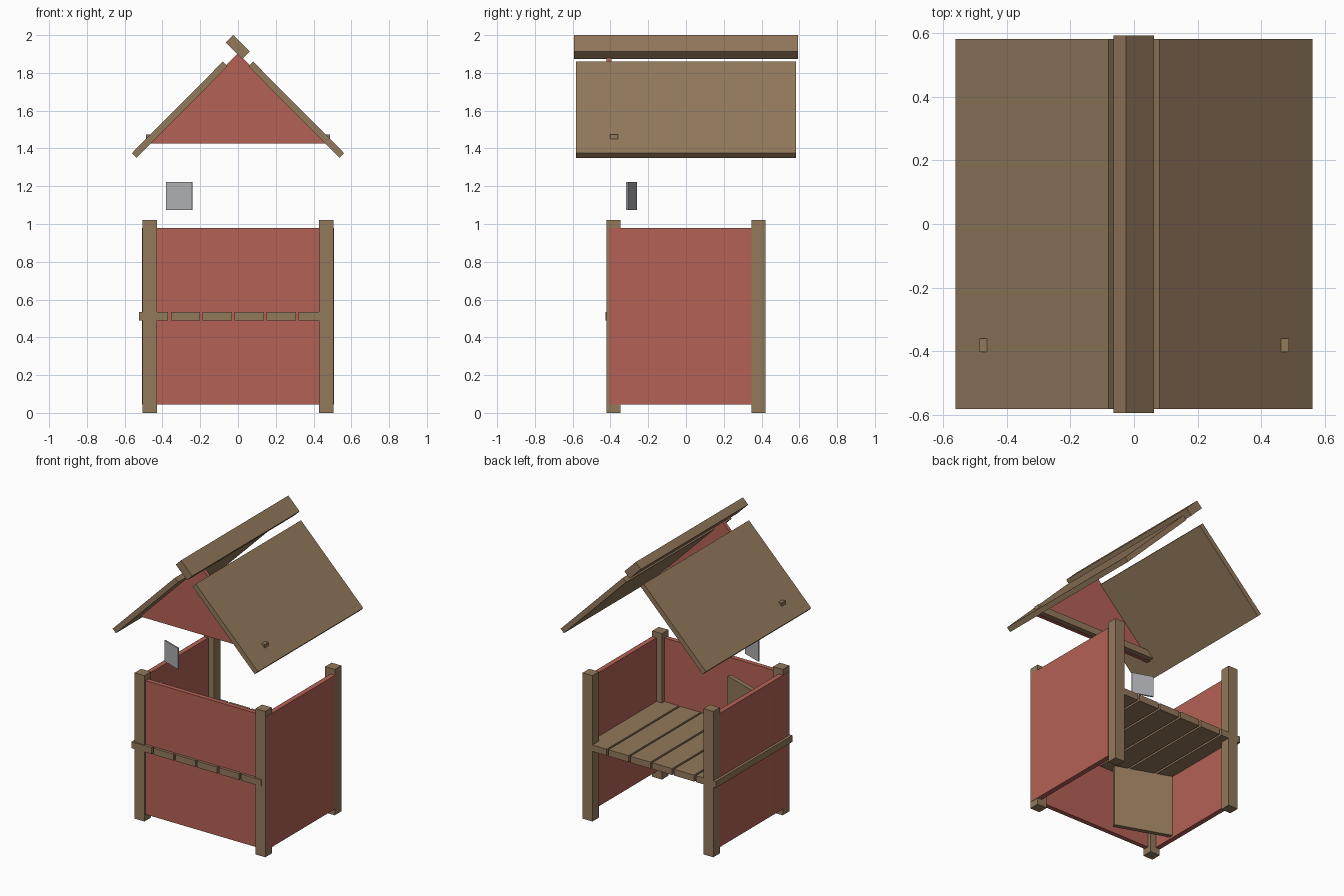
import bpy, bmesh
from math import radians, atan2
from mathutils import Matrix

if "Cube" in bpy.data.objects:
    bpy.data.objects.remove(bpy.data.objects["Cube"])


def material(name, rgb):
    m = bpy.data.materials.new(name)
    m.diffuse_color = (*rgb, 1)
    m.use_nodes = True
    m.node_tree.nodes["Principled BSDF"].inputs["Base Color"].default_value = m.diffuse_color
    return m


WOOD = material("wood", (0.29, 0.19, 0.105))
RED = material("red_panel", (0.45, 0.12, 0.09))
METAL = material("grey_plate", (0.42, 0.43, 0.45))


def finish(name, bm, mat):
    bmesh.ops.recalc_face_normals(bm, faces=bm.faces)
    mesh = bpy.data.meshes.new(name)
    bm.to_mesh(mesh)
    bm.free()
    mesh.materials.append(mat)
    ob = bpy.data.objects.new(name, mesh)
    bpy.context.collection.objects.link(ob)
    return ob


def box(name, x, y, z, mat, axis=None, angle=0):
    """Box from (min, max) ranges, optionally turned about its centre."""
    bm = bmesh.new()
    size = [r[1] - r[0] for r in (x, y, z)]
    bmesh.ops.create_cube(bm, size=1, matrix=Matrix.Diagonal((*size, 1)))
    ob = finish(name, bm, mat)
    ob.location = [(r[0] + r[1]) / 2 for r in (x, y, z)]
    if axis is not None:
        ob.rotation_euler[axis] = angle
    return ob


def extrude_xz(name, points, y0, y1, mat):
    """Profile in the front plane, extruded along y."""
    bm = bmesh.new()
    face = bm.faces.new([bm.verts.new((px, y0, pz)) for px, pz in points])
    out = bmesh.ops.extrude_face_region(bm, geom=[face])
    verts = [g for g in out["geom"] if isinstance(g, bmesh.types.BMVert)]
    bmesh.ops.translate(bm, verts=verts, vec=(0, y1 - y0, 0))
    return finish(name, bm, mat)


def span(a, b, s):
    return tuple(sorted((a * s, b * s)))


for s, side in ((-1, "left"), (1, "right")):
    # Corner posts
    for t, end in ((-1, "front"), (1, "back")):
        box(f"{end}_{side}_post", span(0.43, 0.505, s), span(0.348, 0.42, t), (0, 1.02), WOOD)
    # Side walls
    box(f"{side}_wall", span(0.472, 0.507, s), (-0.407, 0.348), (0.045, 0.98), RED)
    # Sloping roof slabs
    slab = [(0.08, 1.86), (0.562, 1.375), (0.537, 1.35), (0.055, 1.835)]
    extrude_xz(f"{side}_roof", [(s * px, pz) for px, pz in slab], -0.582, 0.582, WOOD)

# Front wall (back is open)
box("front_wall", (-0.48, 0.48), (-0.407, -0.375), (0.045, 0.98), RED)

# Shelf planks
for i in range(6):
    x0 = -0.525 + i * 0.169
    box(f"shelf_plank_{i + 1}", (x0, x0 + 0.155), (-0.426, 0.42), (0.49, 0.535), WOOD)

# Angled inner board and the small plate floating above it
turn = atan2(-0.05, 0.14)
box("inner_board", (-0.515, -0.095), (-0.272, -0.242), (0.06, 0.88), WOOD, 2, turn)
box("plate", (-0.384, -0.238), (-0.293, -0.283), (1.075, 1.222), METAL, 2, turn)

# Front gable with its cross beam
extrude_xz("gable", [(-0.475, 1.425), (0.475, 1.425), (0, 1.905)], -0.42, -0.395, RED)
box("cross_beam", (-0.487, 0.487), (-0.402, -0.36), (1.428, 1.475), WOOD)

# Ridge board, turned to the roof pitch
box("ridge", (-0.063, 0.06), (-0.594, 0.592), (1.909, 1.966), WOOD, 1, radians(45))
